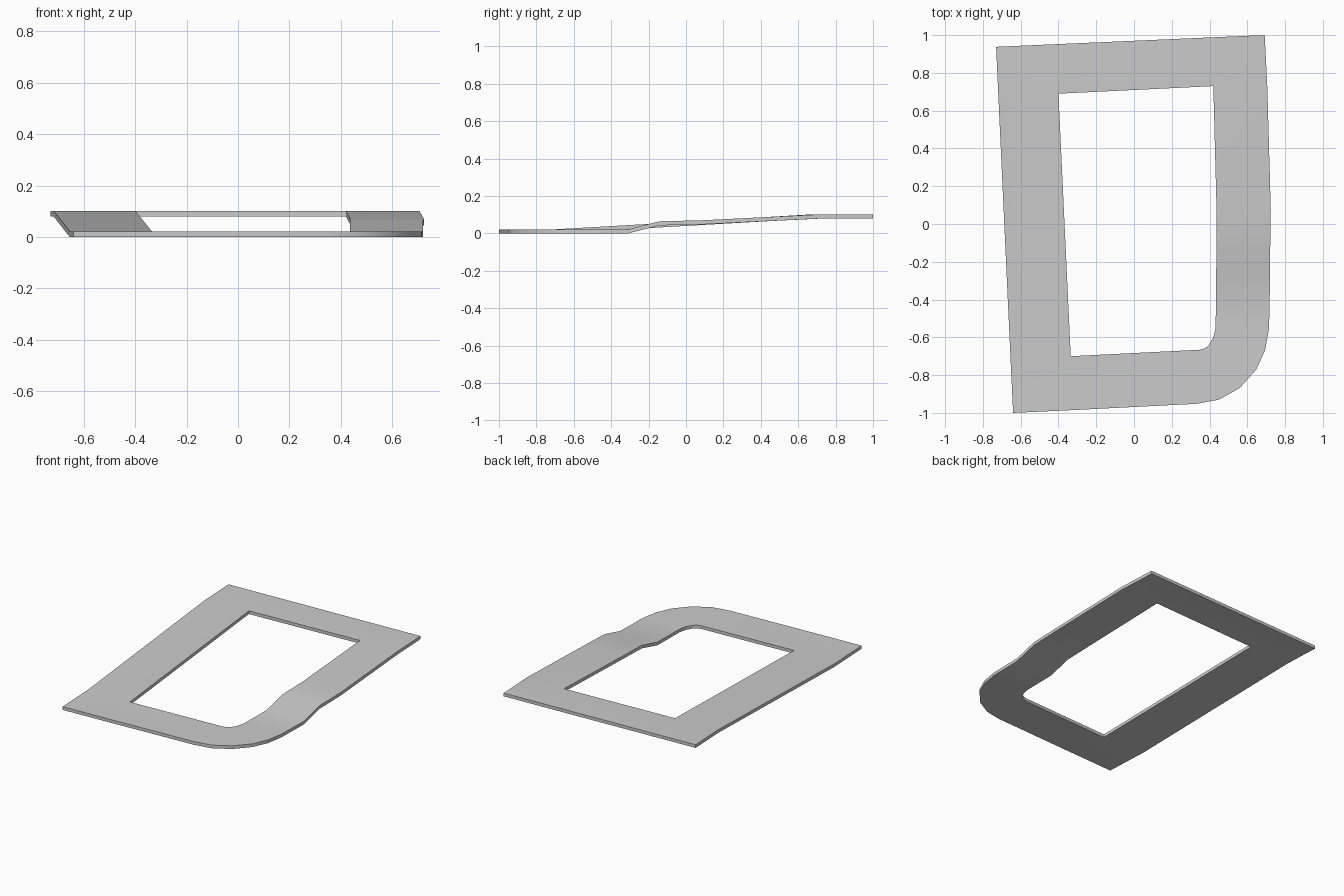
import bpy, bmesh, math

T = 0.022  # plate thickness

# cross-section stations around the frame: outer x, outer y, inner x, inner y, underside height
stations = [
    # left rail, sloping up to the back
    (-0.64, -1.0, -0.335, -0.70, 0), (-0.655, -0.685, -0.335, -0.70, 0),
    (-0.718, 0.675, -0.40, 0.69, 0.08), (-0.73, 0.938, -0.40, 0.69, 0.08),
    # back rail to right rail
    (-0.388, 0.953, -0.40, 0.69, 0.08), (0.41, 0.988, 0.42, 0.73, 0.08),
    (0.692, 1.0, 0.42, 0.73, 0.08), (0.706, 0.72, 0.42, 0.73, 0.08),
    # right rail with its step down
    (0.724, 0.08, 0.437, 0.08, 0.048), (0.721, -0.14, 0.436, -0.14, 0.043),
    (0.72, -0.31, 0.435, -0.31, 0),
    # rounded front corner
    (0.715, -0.55, 0.432, -0.55, 0), (0.695, -0.665, 0.42, -0.60, 0),
    (0.648, -0.77, 0.40, -0.635, 0), (0.56, -0.868, 0.388, -0.65, 0),
    (0.45, -0.93, 0.37, -0.66, 0), (0.33, -0.952, 0.345, -0.666, 0),
    # front rail
    (-0.32, -0.985, -0.335, -0.70, 0),
]

bm = bmesh.new()
rings = []
for ox, oy, ix, iy, z in stations:
    rings.append([bm.verts.new(p) for p in (
        (ox, oy, z), (ox, oy, z + T), (ix, iy, z + T), (ix, iy, z))])

# sweep the rectangular section round the loop, then collapse shared inner corners
for i, a in enumerate(rings):
    b = rings[(i + 1) % len(rings)]
    for k in range(4):
        n = (k + 1) % 4
        if k == 2 and (a[2].co - b[2].co).length < 1e-5:
            continue
        bm.faces.new((a[k], a[n], b[n], b[k]))
bmesh.ops.remove_doubles(bm, verts=bm.verts, dist=1e-4)
bmesh.ops.recalc_face_normals(bm, faces=bm.faces)

mesh = bpy.data.meshes.new("frame_plate")
bm.to_mesh(mesh)
bm.free()
frame = bpy.data.objects.new("frame_plate", mesh)
bpy.context.collection.objects.link(frame)
bpy.context.view_layer.objects.active = frame
frame.select_set(True)
bpy.ops.object.shade_smooth_by_angle(angle=math.radians(30))
